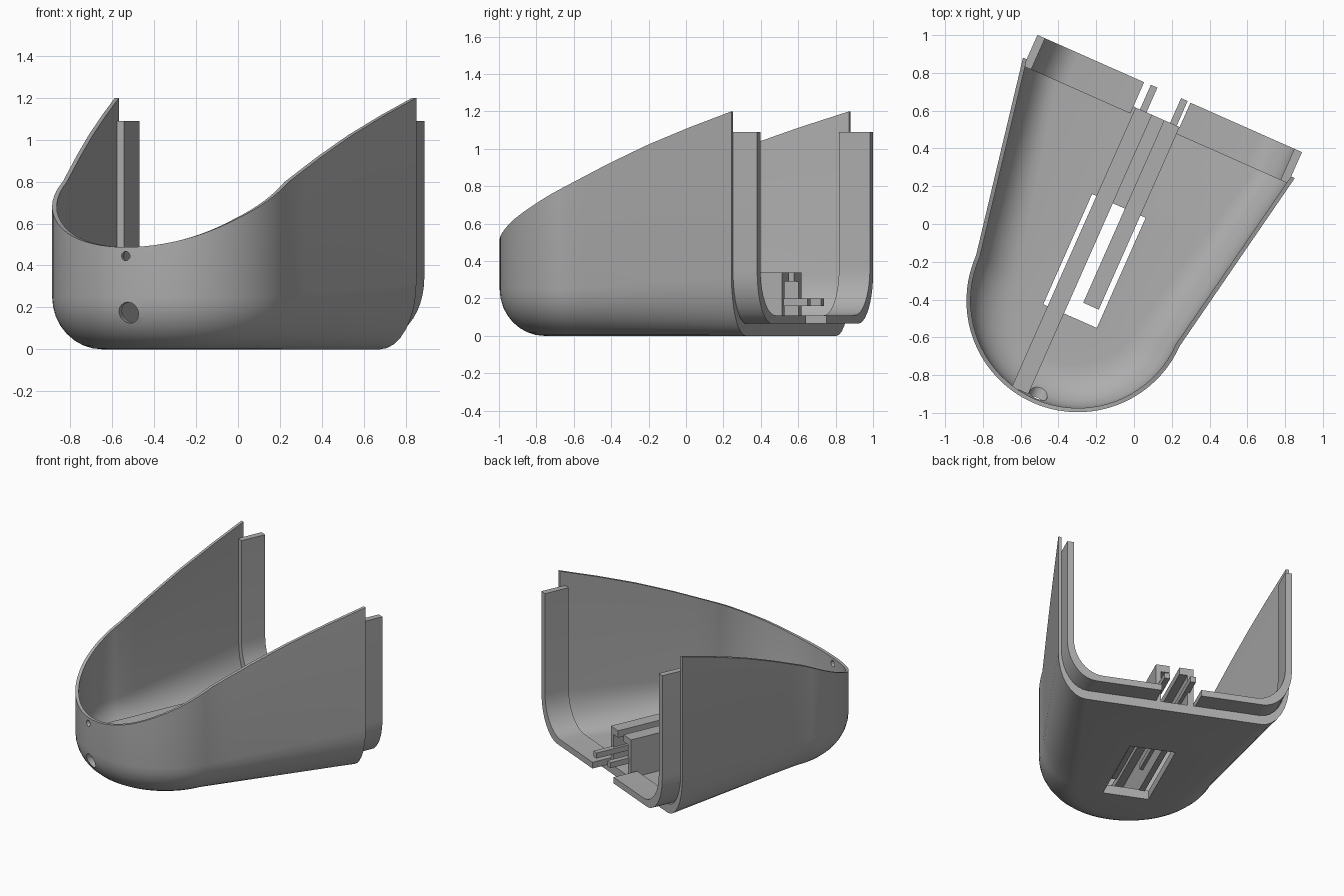
import bpy, bmesh, math
from mathutils import Matrix, Vector

if "Cube" in bpy.data.objects:
    bpy.data.objects.remove(bpy.data.objects["Cube"])

# Parts are built straight (u across, v front-to-back) and then turned about z
PLACE = Matrix.Rotation(math.radians(-23.9), 4, 'Z') @ Matrix.Translation((-0.107, 0, 0))
grey = bpy.data.materials.new("grey_plastic")
grey.diffuse_color = (0.42, 0.42, 0.42, 1)
grey.use_nodes = True
grey.node_tree.nodes["Principled BSDF"].inputs["Base Color"].default_value = grey.diffuse_color

V_KINK, V_BACK, R = -0.492, 0.567, 0.59
RIM = [(-1.09, .483), (-.987, .54), (-.839, .625), (-.58, .757), (-.49, .80),
       (-.2, .928), (.04, 1.024), (.3, 1.115), (.567, 1.2)]


def rim_height(v):
    for (a, za), (b, zb) in zip(RIM, RIM[1:]):
        if v <= b:
            return za + (zb - za) * max(0, (v - a) / (b - a))
    return RIM[-1][1]


def finish(name, bm):
    bmesh.ops.recalc_face_normals(bm, faces=bm.faces)
    me = bpy.data.meshes.new(name)
    bm.to_mesh(me)
    bm.free()
    me.materials.append(grey)
    ob = bpy.data.objects.new(name, me)
    bpy.context.collection.objects.link(ob)
    ob.matrix_world = PLACE
    return ob


def box(name, u0, u1, v0, v1, z0, z1):
    bm = bmesh.new()
    bmesh.ops.create_cube(bm, size=1)
    for p in bm.verts:
        p.co = Vector(((u0 + u1) / 2 + p.co.x * (u1 - u0),
                       (v0 + v1) / 2 + p.co.y * (v1 - v0),
                       (z0 + z1) / 2 + p.co.z * (z1 - z0)))
    return finish(name, bm)


def rod(name, u, v, z, r):
    bm = bmesh.new()
    m = Matrix.Translation((u, v, z)) @ Matrix.Rotation(math.pi / 2, 4, 'X')
    bmesh.ops.create_cone(bm, cap_ends=True, segments=24, radius1=r, radius2=r, depth=0.3, matrix=m)
    return finish(name, bm)


def activate(ob):
    bpy.ops.object.select_all(action='DESELECT')
    ob.select_set(True)
    bpy.context.view_layer.objects.active = ob


def cut(ob, cutter):
    mod = ob.modifiers.new("cut", 'BOOLEAN')
    mod.operation, mod.solver, mod.object = 'DIFFERENCE', 'EXACT', cutter
    activate(ob)
    bpy.ops.object.modifier_apply(modifier=mod.name)
    bpy.data.objects.remove(cutter)


# Plan path: (straight factor k, side) along the sides and an angle round the nose
N_SIDE, N_ARC, N_FIL = 8, 40, 8
path = [('side', 1, 1 - i / N_SIDE) for i in range(N_SIDE)]
path += [('arc', 1, -math.pi * i / N_ARC) for i in range(N_ARC + 1)]
path += [('side', -1, (i + 1) / N_SIDE) for i in range(N_SIDE)]


def plan_point(p, inset):
    kind, side, t = p
    if kind == 'arc':
        return (R - inset) * math.cos(t), V_KINK + (R - inset) * math.sin(t)
    return side * (R + 0.197 * t - inset), V_KINK + (V_BACK - V_KINK) * t


def shell_column(bm, p, wall, floor):
    k = p[2] if p[0] == 'side' else 0
    fh, fv = 0.24 - 0.05 * k - wall * 0.5, 0.25 + 0.07 * k - floor * 0.7
    col = []
    for i in range(N_FIL + 1):
        a = math.pi / 2 * i / N_FIL
        u, v = plan_point(p, wall + fh * (1 - math.sin(a)))
        col.append(bm.verts.new((u, v, floor + fv * (1 - math.cos(a)))))
    u, v = plan_point(p, wall)
    col.append(bm.verts.new((u, v, rim_height(plan_point(p, 0)[1]))))
    return col


# Hull: closed double-walled shell open at the back and top
bm = bmesh.new()
outer = [shell_column(bm, p, 0, 0) for p in path]
inner = [shell_column(bm, p, 0.022, 0.065) for p in path]
for grid in (outer, inner):
    for a, b in zip(grid, grid[1:]):
        for i in range(N_FIL + 1):
            bm.faces.new((a[i], b[i], b[i + 1], a[i + 1]))
    bm.faces.new([c[0] for c in grid])
for i in range(len(path) - 1):
    bm.faces.new((outer[i][-1], outer[i + 1][-1], inner[i + 1][-1], inner[i][-1]))
for e in (0, -1):
    for i in range(N_FIL + 1):
        bm.faces.new((outer[e][i], outer[e][i + 1], inner[e][i + 1], inner[e][i]))
bm.faces.new((outer[0][0], outer[-1][0], inner[-1][0], inner[0][0]))
hull = finish("hull", bm)

# Openings: floor window and two round holes in the nose
cut(hull, box("window_cutter", -.16, .15, -.583, .055, -.1, .2))
cut(hull, rod("small_hole_cutter", 0, -1.08, .445, .022))
cut(hull, rod("large_hole_cutter", .01, -1.02, .175, .05))


# Joining lip: U-shaped band standing out of the back, split in the middle
def lip_profile(side, half, z0, fh, fv, gap):
    pts = [(gap, z0)]
    for i in range(11):
        a = math.pi / 2 * i / 10
        pts.append((side * (half - fh * (1 - math.sin(a))), z0 + fv * (1 - math.cos(a))))
    return pts + [(side * half, 1.09)]


lips = []
for name, side, gap in (("right_lip", 1, .12), ("left_lip", -1, -.148)):
    bm = bmesh.new()
    rings = []
    for v in (.527, .708):
        rings.append([[bm.verts.new((u, v, z)) for u, z in lip_profile(side, *spec, gap)]
                      for spec in ((.766, .065, .20, .28), (.722, .11, .20, .25))])
    (fo, fi), (bo, bi) = rings
    n = len(fo)
    for i in range(n - 1):
        for q in ((fo, fi), (bo, bi), (fo, bo), (fi, bi)):
            bm.faces.new((q[0][i], q[0][i + 1], q[1][i + 1], q[1][i]))
    for i in (0, n - 1):
        bm.faces.new((fo[i], bo[i], bi[i], fi[i]))
    lips.append(finish(name, bm))

# Guide rails: upright wall, inward top flange and protruding tongue on each side
box("left_rail_wall", -.135, -.095, -.95, V_BACK, .06, .30)
box("left_rail_flange", -.135, -.04, -1.05, V_BACK, .29, .34)
box("left_rail_tongue", -.11, -.072, -.49, .71, .16, .20)
box("right_rail_wall", .085, .12, -.49, V_BACK, .06, .30)
box("right_rail_flange", .03, .12, -.49, V_BACK, .29, .34)
box("right_rail_tongue", .065, .103, -.49, .71, .16, .20)

for ob in [hull] + lips:
    activate(ob)
    bpy.ops.object.shade_smooth_by_angle(angle=math.radians(30))
